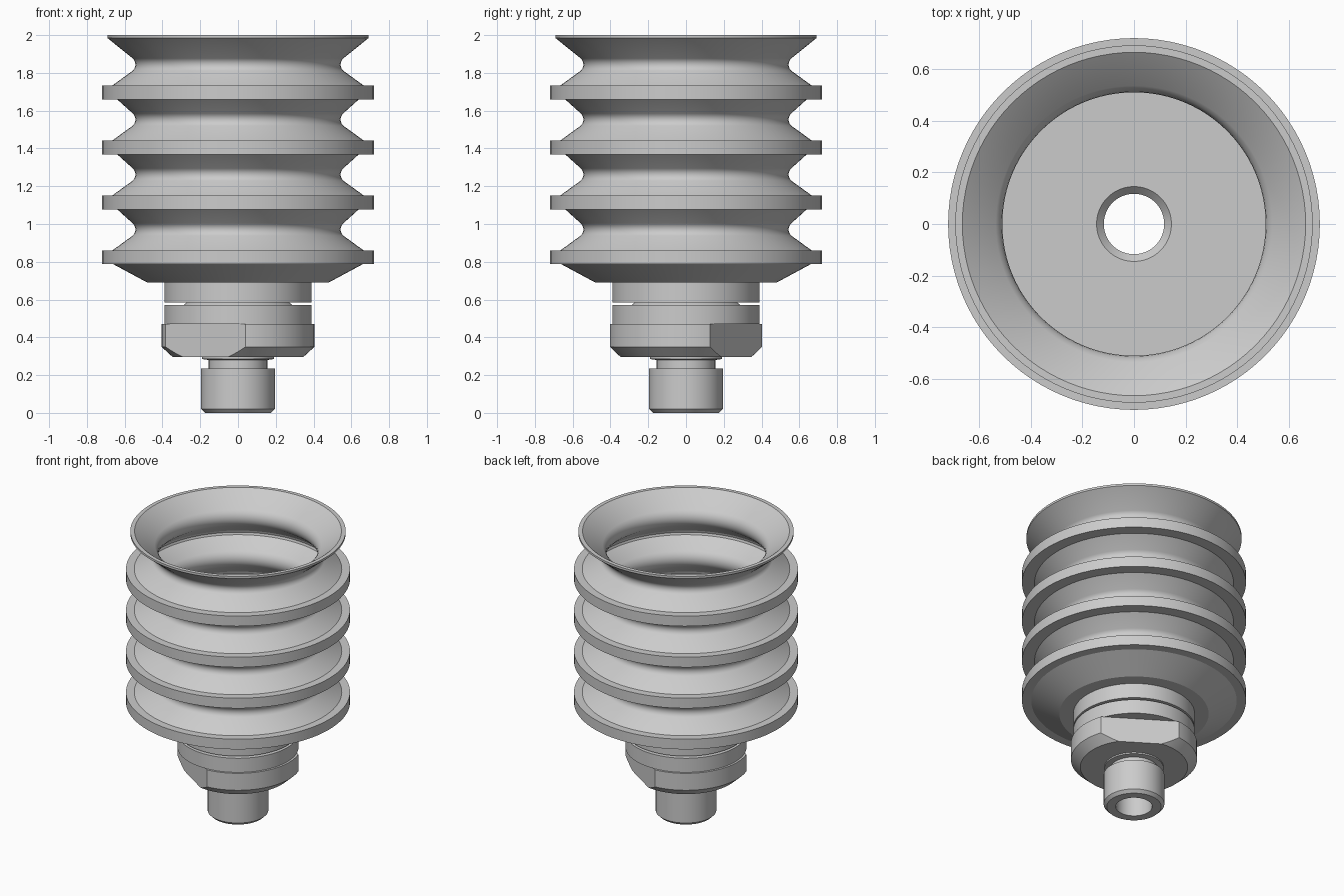
import bpy, bmesh
from math import cos, sin, pi, radians
from mathutils import Vector

SEGMENTS = 96

cube = bpy.data.objects.get("Cube")
if cube:
    bpy.data.objects.remove(cube, do_unlink=True)

grey = bpy.data.materials.new("plain grey")
grey.use_nodes = True
grey.diffuse_color = (0.6, 0.6, 0.6, 1)
grey.node_tree.nodes["Principled BSDF"].inputs["Base Color"].default_value = (0.6, 0.6, 0.6, 1)


def revolve(profile):
    """Sweep a closed (radius, height) profile round the z axis."""
    bm = bmesh.new()
    rings = []
    for i in range(SEGMENTS):
        a = 2 * pi * i / SEGMENTS
        rings.append([bm.verts.new((r * cos(a), r * sin(a), z)) for r, z in profile])
    n = len(profile)
    for i, ring in enumerate(rings):
        after = rings[(i + 1) % SEGMENTS]
        for j in range(n):
            k = (j + 1) % n
            bm.faces.new((ring[j], after[j], after[k], ring[k]))
    bmesh.ops.recalc_face_normals(bm, faces=bm.faces)
    return bm


def finish(bm, name):
    mesh = bpy.data.meshes.new(name)
    bm.to_mesh(mesh)
    bm.free()
    mesh.materials.append(grey)
    obj = bpy.data.objects.new(name, mesh)
    bpy.context.collection.objects.link(obj)
    bpy.ops.object.select_all(action="DESELECT")
    obj.select_set(True)
    bpy.context.view_layer.objects.active = obj
    bpy.ops.object.shade_smooth_by_angle(angle=radians(28))


# Bellows: four flanged folds with rounded necks, ending in a flared lip
FOLDS, FIRST, PITCH = 4, 0.787, 0.291
outer = [(0.2, 0.69), (0.48, 0.69)]
inner = [(0.2, 0.75), (0.53, 0.75)]
for fold in range(FOLDS):
    b = FIRST + fold * PITCH
    root = 0.66 if fold == 0 else 0.64
    outer += [(root, b), (0.72, b), (0.72, b + 0.072), (0.667, b + 0.072)]
    inner += [(0.63, b + 0.02), (0.635, b + 0.035), (0.63, b + 0.05)]
    neck = b + 0.184
    for step in range(-3, 4):
        a = radians(step * 16)
        outer.append((0.587 - 0.044 * cos(a), neck + 0.044 * sin(a)))
        inner.append((0.587 - 0.077 * cos(a), neck + 0.077 * sin(a)))
outer += [(0.692, 1.985), (0.692, 2.0)]
inner += [(0.665, 2.0)]
finish(revolve(outer + inner[::-1]), "bellows")

# Fitting: bored stem, undercut, collar with a narrow groove, countersunk top
finish(revolve([
    (0.117, 0), (0.175, 0), (0.195, 0.02), (0.195, 0.235), (0.155, 0.235),
    (0.155, 0.28), (0.19, 0.285), (0.19, 0.47), (0.39, 0.47), (0.39, 0.57),
    (0.29, 0.57), (0.27, 0.585), (0.39, 0.585), (0.39, 0.69), (0.2, 0.69),
    (0.2, 0.75), (0.145, 0.75), (0.117, 0.72)]), "fitting")

# Wrench collar: chamfered ring with two opposite flats
ring = revolve([(0.17, 0.295), (0.345, 0.295), (0.405, 0.35), (0.405, 0.47), (0.17, 0.47)])
for angle in (57, 237):
    normal = Vector((cos(radians(angle)), sin(radians(angle)), 0))
    cut = bmesh.ops.bisect_plane(
        ring, geom=ring.verts[:] + ring.edges[:] + ring.faces[:],
        plane_co=normal * 0.316, plane_no=normal, clear_outer=True)
    rim = [e for e in cut["geom_cut"] if isinstance(e, bmesh.types.BMEdge)]
    bmesh.ops.contextual_create(ring, geom=rim)
bmesh.ops.recalc_face_normals(ring, faces=ring.faces)
finish(ring, "wrench_collar")
